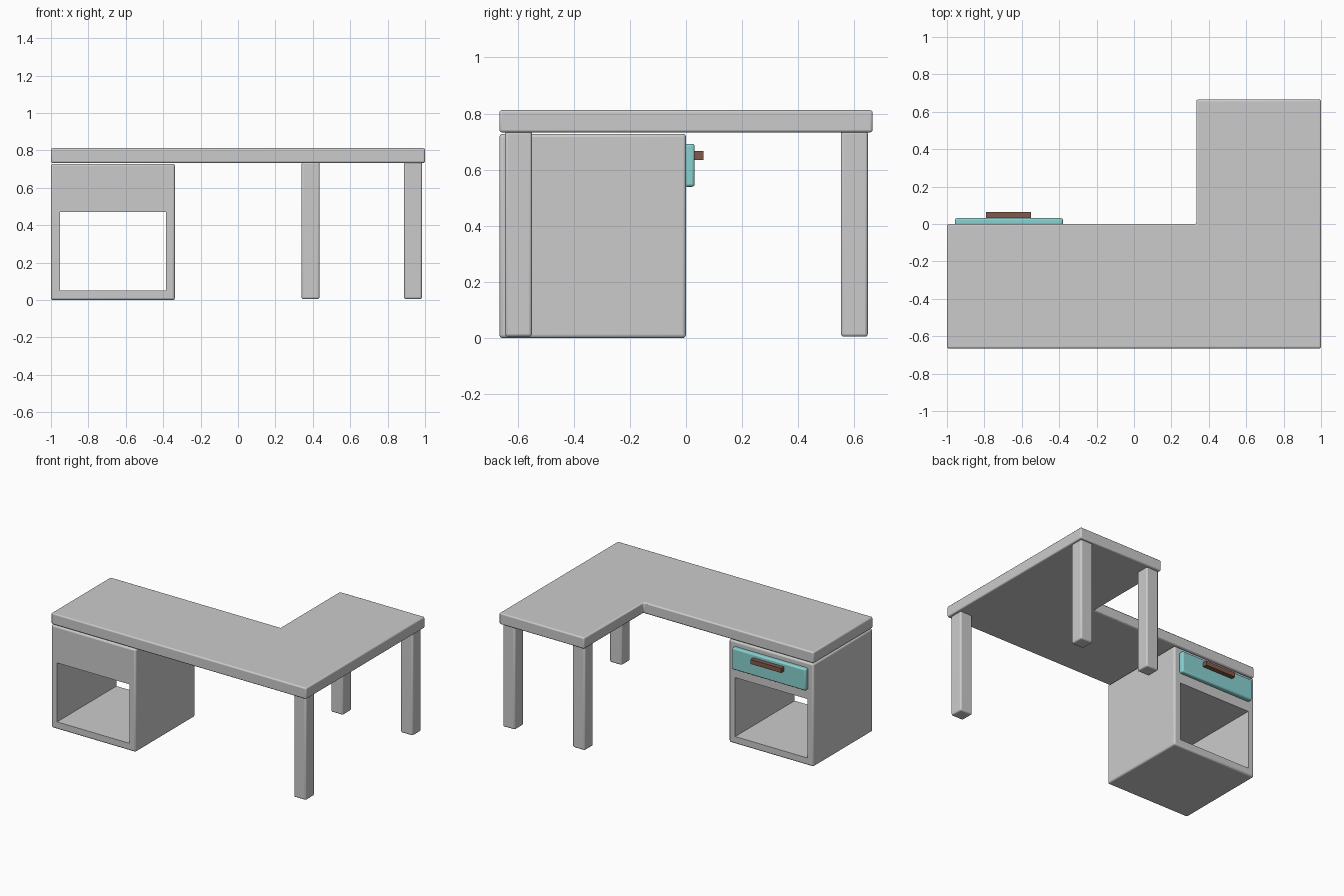
import bpy, bmesh

if "Cube" in bpy.data.objects:
    bpy.data.objects.remove(bpy.data.objects["Cube"])


def material(name, rgb):
    m = bpy.data.materials.new(name)
    m.diffuse_color = (*rgb, 1)
    m.use_nodes = True
    m.node_tree.nodes["Principled BSDF"].inputs["Base Color"].default_value = m.diffuse_color
    return m


def prism(name, outline, z0, z1, bevel=0.0, mat=None):
    """Extrude an xy outline from z0 to z1, with rounded edges."""
    bm = bmesh.new()
    face = bm.faces.new([bm.verts.new((x, y, z0)) for x, y in outline])
    ext = bmesh.ops.extrude_face_region(bm, geom=[face])
    verts = [v for v in ext["geom"] if isinstance(v, bmesh.types.BMVert)]
    bmesh.ops.translate(bm, verts=verts, vec=(0, 0, z1 - z0))
    bmesh.ops.recalc_face_normals(bm, faces=bm.faces)
    mesh = bpy.data.meshes.new(name)
    bm.to_mesh(mesh)
    bm.free()
    ob = bpy.data.objects.new(name, mesh)
    bpy.context.collection.objects.link(ob)
    if bevel:
        mod = ob.modifiers.new("rounded_edges", "BEVEL")
        mod.width = bevel
        mod.segments = 3
    if mat:
        mesh.materials.append(mat)
    return ob


def box(name, x, y, z, bevel=0.0, mat=None):
    outline = [(x[0], y[0]), (x[1], y[0]), (x[1], y[1]), (x[0], y[1])]
    return prism(name, outline, z[0], z[1], bevel, mat)


teal = material("teal", (0.25, 0.65, 0.64))
brown = material("brown", (0.22, 0.10, 0.07))

# L-shaped top
prism("desk_top", [(-1, -0.665), (1, -0.665), (1, 0.665), (0.333, 0.665),
                   (0.333, 0), (-1, 0)], 0.733, 0.812, 0.009)

# three square legs under the return and the outer corner
for name, x, y in (("front_right_leg", 0.936, -0.597),
                   ("back_right_leg", 0.936, 0.6),
                   ("back_left_leg", 0.388, 0.6)):
    box(name, (x - 0.048, x + 0.048), (y - 0.048, y + 0.048), (0.005, 0.738), 0.01)

# cabinet with an open compartment running right through
cabinet = box("cabinet", (-1, -0.337), (-0.665, 0), (0, 0.728), 0.012)
cutter = box("compartment_cutter", (-0.953, -0.386), (-0.8, 0.1), (0.052, 0.47))
cutter.hide_render = True
cutter.hide_set(True)
cut = cabinet.modifiers.new("compartment", "BOOLEAN")
cut.object = cutter
cut.operation = "DIFFERENCE"
cut.solver = "EXACT"

# drawer front and its pull
box("drawer_front", (-0.958, -0.38), (-0.006, 0.031), (0.539, 0.692), 0.01, teal)
box("drawer_handle", (-0.79, -0.55), (0.028, 0.063), (0.635, 0.667), 0.0, brown)

# smooth rounded edges, crisp flat faces
for ob in bpy.context.collection.objects:
    ob.select_set(ob is not cutter)
bpy.context.view_layer.objects.active = cabinet
bpy.ops.object.shade_smooth_by_angle()
